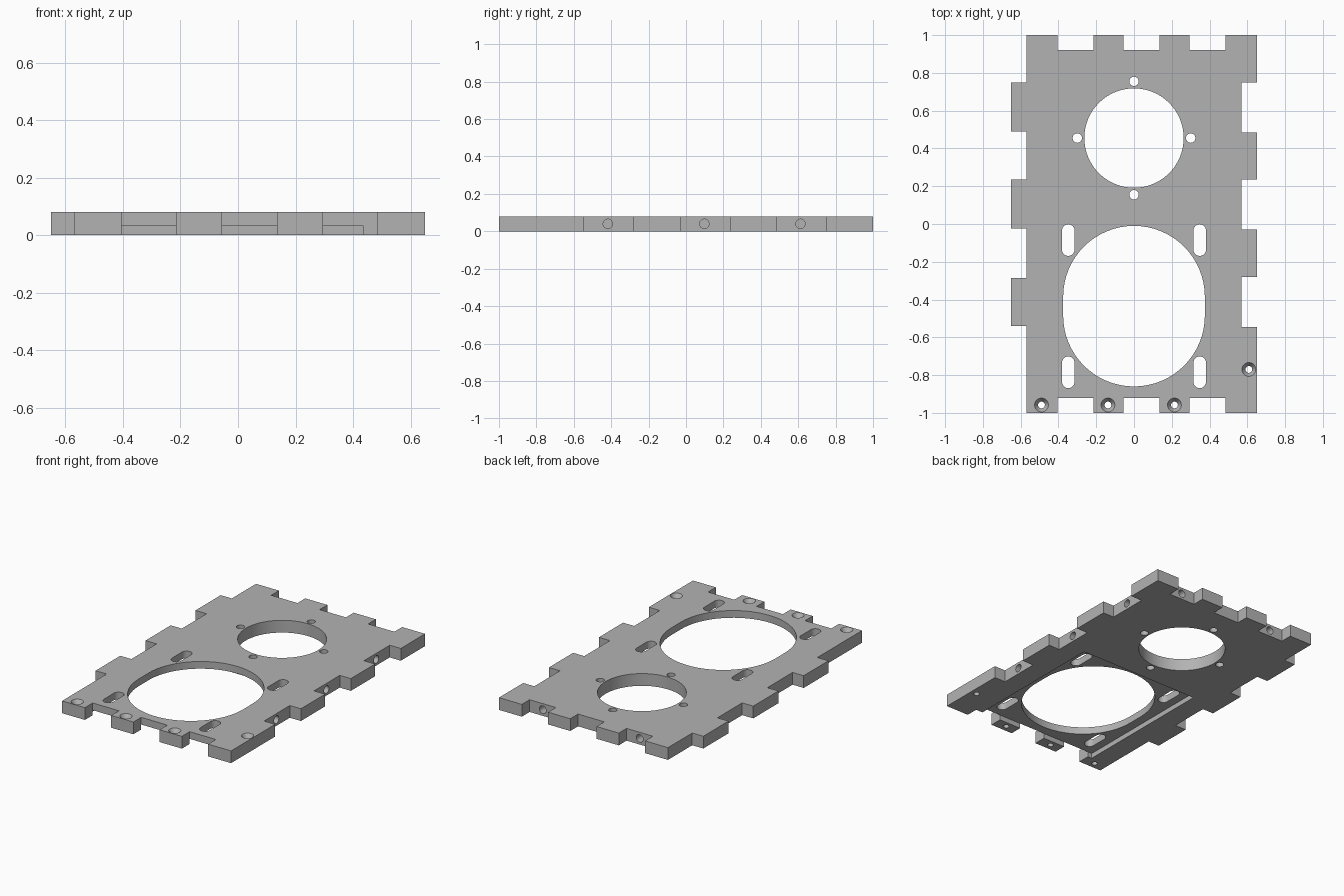
import bpy, bmesh
from math import sin, cos, pi, radians
from mathutils import Matrix, Vector

if "Cube" in bpy.data.objects:
    bpy.data.objects.remove(bpy.data.objects["Cube"])

T = 0.08            # plate thickness
INNER, OUTER = 0.57, 0.65
cutters = []


def mesh_object(name, bm):
    bmesh.ops.recalc_face_normals(bm, faces=bm.faces[:])
    mesh = bpy.data.meshes.new(name)
    bm.to_mesh(mesh)
    bm.free()
    obj = bpy.data.objects.new(name, mesh)
    bpy.context.collection.objects.link(obj)
    return obj


def prism(name, points, z0, z1):
    bm = bmesh.new()
    face = bm.faces.new([bm.verts.new((x, y, z0)) for x, y in points])
    ext = bmesh.ops.extrude_face_region(bm, geom=[face])
    top = [v for v in ext["geom"] if isinstance(v, bmesh.types.BMVert)]
    bmesh.ops.translate(bm, verts=top, vec=(0, 0, z1 - z0))
    return mesh_object(name, bm)


def cut(obj):
    obj.hide_render = True
    cutters.append(obj)


def stadium_cut(name, x, y, r, straight=0.0, n=32):
    """Vertical through hole: a circle stretched along y."""
    pts = []
    for end in (1, -1):
        start = 0 if end > 0 else pi
        for i in range(n + 1 if straight else n):
            a = start + pi * i / n
            pts.append((x + r * cos(a), y + end * straight / 2 + r * sin(a)))
    cut(prism(name, pts, -0.05, T + 0.05))


def cone_cut(name, pos, r1, r2, depth, rot=Matrix()):
    bm = bmesh.new()
    bmesh.ops.create_cone(bm, cap_ends=True, segments=32, radius1=r1, radius2=r2,
                          depth=depth, matrix=Matrix.Translation(Vector(pos)) @ rot)
    cut(mesh_object(name, bm))


# Interlocking outline, counter-clockwise from the front left corner
front_steps = [-0.405, -0.215, -0.055, 0.135, 0.295, 0.485]
right_steps = [-0.545, -0.28, -0.03, 0.235, 0.485, 0.75]
left_steps = [0.75, 0.49, 0.235, -0.025, -0.285, -0.54]


def steps(values, first, second):
    out = []
    for i, v in enumerate(values):
        a, b = (first, second) if i % 2 == 0 else (second, first)
        out += [(v, a), (v, b)]
    return out


outline = [(-INNER, -1)] + steps(front_steps, -1, -0.92) + [(OUTER, -1)]
outline += [(x, y) for y, x in steps(right_steps, OUTER, INNER)] + [(OUTER, 1)]
outline += steps(front_steps[::-1], 1, 0.92) + [(-INNER, 1)]
outline += [(x, y) for y, x in steps(left_steps, -INNER, -OUTER)]
plate = prism("panel_plate", outline, 0, T)

# Shallow pocket under the large opening, open only at the front notches
pocket = [(-0.435, -0.92), (0.435, -0.92), (0.435, 0.045), (-0.435, 0.045)]
cut(prism("pocket_cutter", pocket, -0.05, 0.033))

# Large rounded opening with four mounting slots
stadium_cut("large_opening_cutter", 0, -0.435, 0.375, 0.1)
for sx in (-1, 1):
    for y in (-0.085, -0.785):
        stadium_cut("slot_cutter", sx * 0.348, y, 0.033, 0.102, 12)

# Round opening with four screw holes
stadium_cut("round_opening_cutter", 0, 0.455, 0.263)
for k in range(4):
    a = k * pi / 2
    stadium_cut("screw_hole_cutter", 0.3 * cos(a), 0.455 + 0.3 * sin(a), 0.025, 0, 12)

# Countersunk holes along the front tabs and the right front tab
for x, y in ((-0.49, -0.958), (-0.138, -0.958), (0.214, -0.958), (0.608, -0.77)):
    stadium_cut("bore_cutter", x, y, 0.018, 0, 12)
    cone_cut("countersink_cutter", (x, y, T - 0.015), 0.016, 0.038, 0.034)

# Blind holes in the edge notches
for y in (-0.418, 0.098, 0.612):
    cone_cut("side_hole_cutter", (INNER - 0.04, y, T / 2), 0.025, 0.025, 0.16,
             Matrix.Rotation(pi / 2, 4, 'Y'))
for x in (0.39, -0.31):
    cone_cut("back_hole_cutter", (x, 0.88, T / 2), 0.025, 0.025, 0.16,
             Matrix.Rotation(pi / 2, 4, 'X'))

# Carve everything, then discard the cutters
bpy.ops.object.select_all(action='DESELECT')
bpy.context.view_layer.objects.active = plate
plate.select_set(True)
for c in cutters:
    mod = plate.modifiers.new(c.name, 'BOOLEAN')
    mod.operation, mod.solver, mod.object = 'DIFFERENCE', 'EXACT', c
    bpy.ops.object.modifier_apply(modifier=mod.name)
for c in cutters:
    bpy.data.objects.remove(c)

# Plain grey finish
grey = bpy.data.materials.new("plain_grey")
grey.use_nodes = True
colour = (0.45, 0.45, 0.45, 1)
grey.diffuse_color = colour
grey.node_tree.nodes["Principled BSDF"].inputs["Base Color"].default_value = colour
plate.data.materials.clear()
plate.data.materials.append(grey)
for p in plate.data.polygons:
    p.material_index = 0
bpy.ops.object.shade_smooth_by_angle(angle=radians(30))
